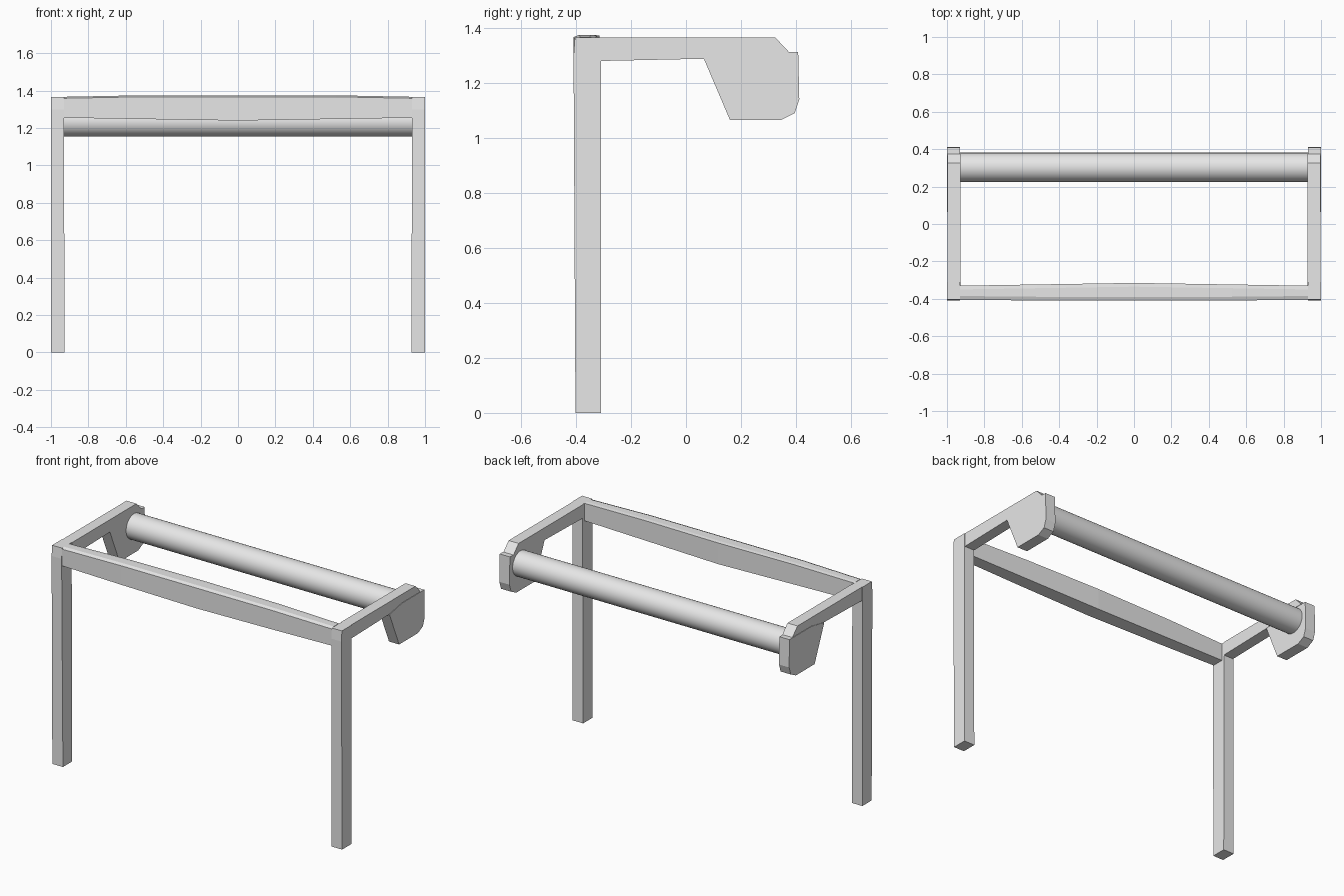
import bpy
import bmesh
import math

cube = bpy.data.objects.get("Cube")
if cube:
    bpy.data.objects.remove(cube, do_unlink=True)

GREY = (0.8, 0.8, 0.8, 1)
grey = bpy.data.materials.new("light_grey")
grey.use_nodes = True
grey.diffuse_color = GREY
grey.node_tree.nodes["Principled BSDF"].inputs["Base Color"].default_value = GREY


def loft(name, rings):
    """Skin a closed solid through rings of matching points."""
    bm = bmesh.new()
    loops = [[bm.verts.new(p) for p in ring] for ring in rings]
    count = len(loops[0])
    for a, b in zip(loops, loops[1:]):
        for i in range(count):
            j = (i + 1) % count
            bm.faces.new((a[i], a[j], b[j], b[i]))
    bm.faces.new(loops[0])
    bm.faces.new(loops[-1])
    bmesh.ops.recalc_face_normals(bm, faces=bm.faces)
    mesh = bpy.data.meshes.new(name)
    bm.to_mesh(mesh)
    bm.free()
    mesh.materials.append(grey)
    obj = bpy.data.objects.new(name, mesh)
    bpy.context.collection.objects.link(obj)
    return obj


def plate(name, profile, x0, x1):
    """Extrude a side (y, z) profile across x."""
    return loft(name, [[(x, y, z) for y, z in profile] for x in (x0, x1)])


BACK, TOP = -0.31, 1.365
arm = [(BACK, 1.28), (0.065, 1.288), (0.19, 1.312), (0.375, 1.312),
       (0.325, TOP), (BACK, TOP)]
bracket = [(0.065, 1.288), (0.16, 1.065), (0.345, 1.065), (0.395, 1.09),
           (0.412, 1.14), (0.408, 1.312), (0.19, 1.312)]

# Leg, arm and roller bracket on each side
for side, s in (("left", 1), ("right", -1)):
    post = []
    for z, front, inner in ((0, -0.402, 0.927), (1.3, -0.409, 0.931), (TOP, -0.404, 0.931)):
        post.append([(s * x, y, z) for x, y in
                     ((inner, front), (1, front), (1, BACK), (inner, BACK))])
    loft(side + "_leg", post)
    plate(side + "_arm", arm, s * 0.928, s * 0.997)
    plate(side + "_roller_bracket", bracket, s * 0.93, s)

# Slightly bowed crossbeam between the legs
stations = []
for x in (-0.931, -0.52, 0, 0.52, 0.931):
    bow = 1 - abs(x) / 0.931
    crown = min(1, bow / 0.44)
    front, back = -0.405 - 0.004 * crown, -0.33 + 0.015 * bow
    bottom, top = 1.255 - 0.015 * bow, 1.367 + 0.008 * crown
    stations.append([(x, front, bottom), (x, back, bottom), (x, back, top - 0.003),
                     (x, back - 0.02, top), (x, front + 0.02, top),
                     (x, front, top - 0.008)])
loft("front_crossbeam", stations)

# Round roller between the brackets
bpy.ops.mesh.primitive_cylinder_add(vertices=48, radius=0.078, depth=1.87,
                                    location=(0, 0.303, 1.233),
                                    rotation=(0, math.pi / 2, 0))
roller = bpy.context.object
roller.name = "roller"
roller.data.materials.append(grey)
bpy.ops.object.shade_smooth_by_angle()
